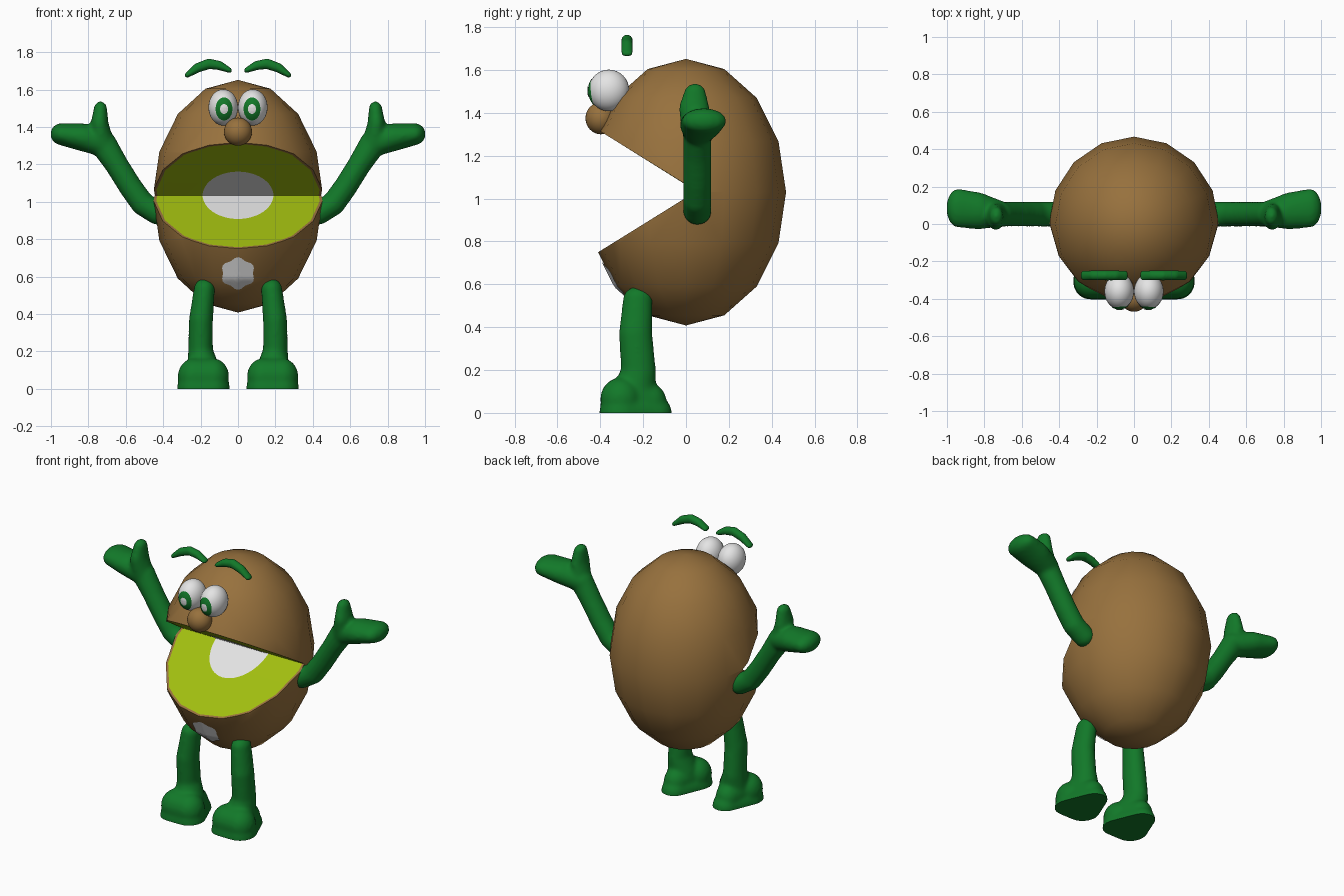
import bpy, bmesh, math
from mathutils import Vector, Matrix
from mathutils.bvhtree import BVHTree

if "Cube" in bpy.data.objects:
    bpy.data.objects.remove(bpy.data.objects["Cube"])


def material(name, rgb):
    m = bpy.data.materials.new(name)
    m.diffuse_color = (*rgb, 1)
    m.use_nodes = True
    m.node_tree.nodes["Principled BSDF"].inputs["Base Color"].default_value = m.diffuse_color
    return m


BROWN = material("brown skin", (0.31, 0.165, 0.047))
GREEN = material("leaf green", (0.006, 0.19, 0.022))
LIME = material("lime flesh", (0.36, 0.52, 0.005))
WHITE = material("white", (0.78, 0.78, 0.78))


def make(name, bm, *mats):
    me = bpy.data.meshes.new(name)
    bm.to_mesh(me)
    bm.free()
    ob = bpy.data.objects.new(name, me)
    bpy.context.collection.objects.link(ob)
    for m in mats:
        me.materials.append(m)
    return ob


def select(ob):
    bpy.ops.object.select_all(action='DESELECT')
    ob.select_set(True)
    bpy.context.view_layer.objects.active = ob


def smooth(ob, deg=45):
    select(ob)
    bpy.ops.object.shade_smooth_by_angle(angle=math.radians(deg))


def ball(name, center, radii, mat, seg=32, rings=16):
    bm = bmesh.new()
    bmesh.ops.create_uvsphere(bm, u_segments=seg, v_segments=rings, radius=1,
                              matrix=Matrix.Translation(center) @ Matrix.Diagonal((*radii, 1)))
    return make(name, bm, mat)


# Soft limb: chains of ellipsoids (x, y, z, rx, ry, rz) fused into one skin
def limb(name, chains, side, voxel, floor=False):
    bm = bmesh.new()
    for chain in chains:
        for a, b in zip(chain, chain[1:]):
            for i in range(9):
                x, y, z, rx, ry, rz = Vector(a).lerp(Vector(b), i / 8)
                bmesh.ops.create_icosphere(bm, subdivisions=3, radius=1,
                                           matrix=Matrix.Translation((side * x, y, z)) @ Matrix.Diagonal((rx, ry, rz, 1)))
    ob = make(name, bm)
    r = ob.modifiers.new("fuse", 'REMESH')
    r.mode, r.voxel_size = 'VOXEL', voxel
    s = ob.modifiers.new("soften", 'SMOOTH')
    s.factor, s.iterations = 0.5, 8
    select(ob)
    for m in ("fuse", "soften"):
        bpy.ops.object.modifier_apply(modifier=m)
    ob.data.materials.clear()
    ob.data.materials.append(GREEN)
    if floor:
        for v in ob.data.vertices:
            v.co.z = max(v.co.z, 0)
    smooth(ob, 50)
    return ob


# Thin plate laid on the front of another part
def plate(name, target, cx, cz, rx, rz, offset, mat, wave=0.0, n=36):
    src = bmesh.new()
    src.from_mesh(target.data)
    tree = BVHTree.FromBMesh(src)
    bm = bmesh.new()

    def put(x, z):
        hit = tree.ray_cast(Vector((x, -2, z)), Vector((0, 1, 0)))
        return bm.verts.new(hit[0] + hit[1] * offset)

    mid = put(cx, cz)
    prev = None
    for k in range(1, 6):
        ring = []
        for i in range(n):
            t = 2 * math.pi * i / n
            f = k / 5 * (1 + wave * math.cos(6 * t + math.pi))
            ring.append(put(cx + rx * f * math.cos(t), cz + rz * f * math.sin(t)))
        for i in range(n):
            j = (i + 1) % n
            bm.faces.new((prev[i], ring[i], ring[j], prev[j]) if prev else (mid, ring[i], ring[j]))
        prev = ring
    src.free()
    ob = make(name, bm, mat)
    smooth(ob)
    return ob


# Body with a wedge mouth cut out of the front
AY, AZ, SLOPE = 0.05, 1.035, 0.62
body = ball("body", (0, 0, 1.03), (0.455, 0.467, 0.622), BROWN, 16, 8)
body.data.materials.append(LIME)
bm = bmesh.new()
ends = [[bm.verts.new((x, AY, AZ)), bm.verts.new((x, AY - 1, AZ - SLOPE)), bm.verts.new((x, AY - 1, AZ + SLOPE))]
        for x in (-1, 1)]
for e in ends:
    bm.faces.new(e)
for i in range(3):
    j = (i + 1) % 3
    bm.faces.new((ends[0][i], ends[0][j], ends[1][j], ends[1][i]))
bmesh.ops.recalc_face_normals(bm, faces=bm.faces)
for f in bm.faces:
    f.material_index = 1
cutter = make("mouth_cutter", bm, BROWN, LIME)
cutter.hide_render = True
b = body.modifiers.new("mouth", 'BOOLEAN')
b.operation, b.solver, b.object = 'DIFFERENCE', 'EXACT', cutter
select(body)
bpy.ops.object.modifier_apply(modifier="mouth")
bpy.data.objects.remove(cutter)

# Brown lip around the lime flesh
bm = bmesh.new()
bm.from_mesh(body.data)
flesh = [f for f in bm.faces if f.material_index == 1]
rim = bmesh.ops.inset_region(bm, faces=flesh, thickness=0.014, use_even_offset=True, use_boundary=True)
for f in rim["faces"]:
    f.material_index = 0
bm.to_mesh(body.data)
bm.free()
smooth(body)

# White core, half on each jaw
for s, name in ((1, "upper_core"), (-1, "lower_core")):
    bm = bmesh.new()
    n = Vector((0, -SLOPE, -s)).normalized()
    f = bm.faces.new([bm.verts.new(Vector((0.19 * math.cos(t), AY - 0.13 / SLOPE * math.sin(t),
                                           AZ + s * 0.13 * math.sin(t))) + n * 0.004)
                      for t in (math.pi * i / 24 for i in range(25))])
    f.normal_update()
    if f.normal.dot(n) < 0:
        f.normal_flip()
    make(name, bm, WHITE)

# Belly patch and nose
plate("belly_patch", body, 0, 0.62, 0.086, 0.08, 0.005, WHITE, wave=0.08)
smooth(ball("nose", (0, -0.397, 1.375), (0.075, 0.072, 0.075), BROWN))

for s, side in ((1, "right"), (-1, "left")):
    # Eyes
    eye = ball(side + "_eye", (s * 0.079, -0.36, 1.505), (0.079, 0.095, 0.097), WHITE)
    smooth(eye)
    plate(side + "_iris", eye, s * 0.075, 1.497, 0.043, 0.06, 0.003, GREEN)
    plate(side + "_pupil", eye, s * 0.075, 1.497, 0.02, 0.025, 0.006, WHITE)

    # Eyebrows
    brow = [(0.045, 1.703, 0.014), (0.1, 1.729, 0.025), (0.155, 1.738, 0.028),
            (0.215, 1.717, 0.026), (0.272, 1.677, 0.014)]
    limb(side + "_eyebrow", [[(x, -0.275, z, r, 0.027, r) for x, z, r in brow]], s, 0.006)

    # Arms with a thumb and a mitten of fingers
    arm = [(0.43, 0.94, 0.064), (0.51, 0.99, 0.064), (0.575, 1.08, 0.063), (0.65, 1.2, 0.063), (0.72, 1.31, 0.072)]
    limb(side + "_arm", [
        [(x, 0.053, z, r, 0.067, r) for x, z, r in arm],
        [(0.72, 0.055, 1.31, 0.07, 0.07, 0.07), (0.83, 0.07, 1.345, 0.07, 0.1, 0.075),
         (0.94, 0.085, 1.362, 0.064, 0.105, 0.06)],
        [(0.73, 0.05, 1.32, 0.065, 0.07, 0.065), (0.74, 0.038, 1.42, 0.047, 0.073, 0.05),
         (0.735, 0.042, 1.5, 0.036, 0.05, 0.038)]], s, 0.012)

    # Legs with flat-soled feet
    limb(side + "_leg", [
        [(0.18, -0.225, 0.53, 0.057, 0.07, 0.06), (0.198, -0.235, 0.37, 0.065, 0.079, 0.06),
         (0.2, -0.222, 0.2, 0.067, 0.082, 0.06), (0.185, -0.24, 0.1, 0.09, 0.1, 0.08)],
        [(0.135, -0.305, 0.065, 0.088, 0.095, 0.1), (0.235, -0.305, 0.065, 0.088, 0.095, 0.1)],
        [(0.135, -0.305, 0, 0.092, 0.1, 0.1), (0.235, -0.305, 0, 0.092, 0.1, 0.1),
         (0.185, -0.15, 0, 0.08, 0.085, 0.08), (0.135, -0.305, 0, 0.092, 0.1, 0.1)],
        [(0.185, -0.25, 0.07, 0.1, 0.1, 0.1), (0.188, -0.17, 0.05, 0.075, 0.08, 0.09)]],
        s, 0.011, floor=True)
